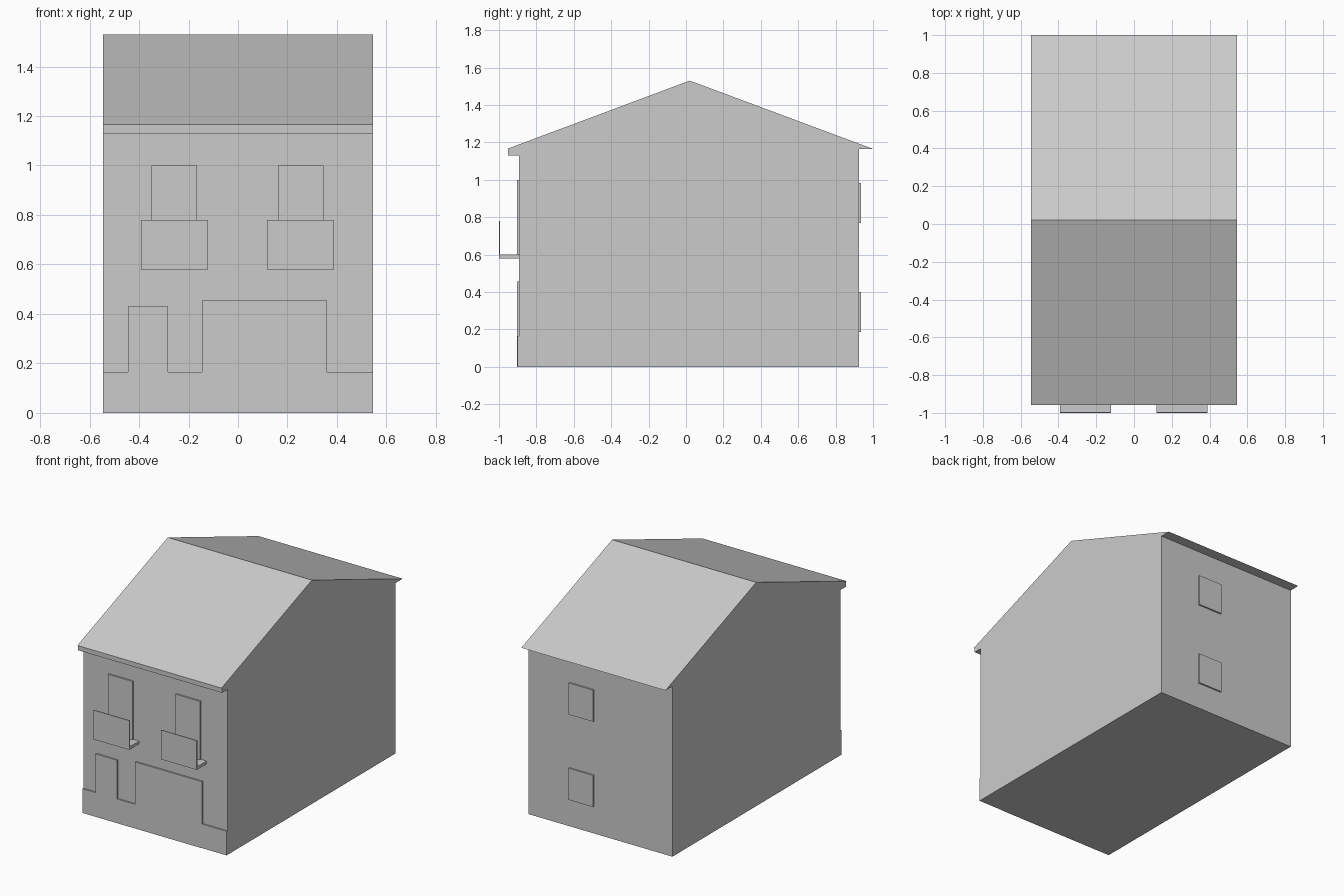
import bpy
import bmesh
from mathutils import Vector

if "Cube" in bpy.data.objects:
    bpy.data.objects.remove(bpy.data.objects["Cube"], do_unlink=True)

plaster = bpy.data.materials.new("light grey plaster")
plaster.use_nodes = True
grey = (0.6, 0.6, 0.6, 1)
plaster.diffuse_color = grey
plaster.node_tree.nodes["Principled BSDF"].inputs["Base Color"].default_value = grey


def prism(name, outline, start, end, axis):
    """Extrude an outline (x,z along y, or y,z along x) from start to end."""
    bm = bmesh.new()
    if axis == "y":
        verts = [bm.verts.new((a, start, b)) for a, b in outline]
    else:
        verts = [bm.verts.new((start, a, b)) for a, b in outline]
    face = bm.faces.new(verts)
    moved = bmesh.ops.extrude_face_region(bm, geom=[face])["geom"]
    shift = Vector((0, end - start, 0)) if axis == "y" else Vector((end - start, 0, 0))
    bmesh.ops.translate(bm, vec=shift,
                        verts=[v for v in moved if isinstance(v, bmesh.types.BMVert)])
    bmesh.ops.recalc_face_normals(bm, faces=bm.faces)
    mesh = bpy.data.meshes.new(name)
    bm.to_mesh(mesh)
    bm.free()
    mesh.materials.append(plaster)
    obj = bpy.data.objects.new(name, mesh)
    bpy.context.collection.objects.link(obj)
    return obj


def box(name, x0, x1, y0, y1, z0, z1):
    return prism(name, [(x0, z0), (x1, z0), (x1, z1), (x0, z1)], y0, y1, "y")


HALF = 0.545           # half the house width
FRONT, BACK = -0.893, 0.925
EAVE = 1.165
PANEL = -0.904         # outer plane of the front panels

# Walls and gabled roof share one flush side profile
prism("house_walls_and_roof",
      [(FRONT, 0), (BACK, 0), (BACK, EAVE), (1.0, EAVE), (0.02, 1.53),
       (-0.957, EAVE), (FRONT, EAVE)], -HALF, HALF, "x")

# Front eave board
box("front_eave_board", -HALF, HALF, -0.951, FRONT, 1.13, EAVE)

# Plinth, entrance door and garage door as one stepped panel
BASE = 0.165
prism("entrance_and_garage_panel",
      [(-HALF, 0), (0.36, 0), (0.36, 0.455), (-0.145, 0.455), (-0.145, BASE),
       (-0.283, BASE), (-0.283, 0.43), (-0.445, 0.43), (-0.445, BASE), (-HALF, BASE)],
      PANEL, FRONT, "y")
box("corner_plinth", 0.36, HALF, PANEL + 0.002, FRONT, 0, BASE)

# Balconies with their tall windows
for side, x in (("right", -0.257), ("left", 0.253)):
    box(side + "_balcony_window", x - 0.092, x + 0.092, PANEL, FRONT, 0.6, 1.0)
    box(side + "_balcony_slab", x - 0.135, x + 0.135, -1.0, FRONT, 0.58, 0.6)
    box(side + "_balcony_rail", x - 0.135, x + 0.135, -1.0, -0.994, 0.6, 0.78)

# Back windows
for level, z in (("lower", 0.185), ("upper", 0.768)):
    box(level + "_back_window", 0.048, 0.232, BACK, BACK + 0.011, z, z + 0.216)
